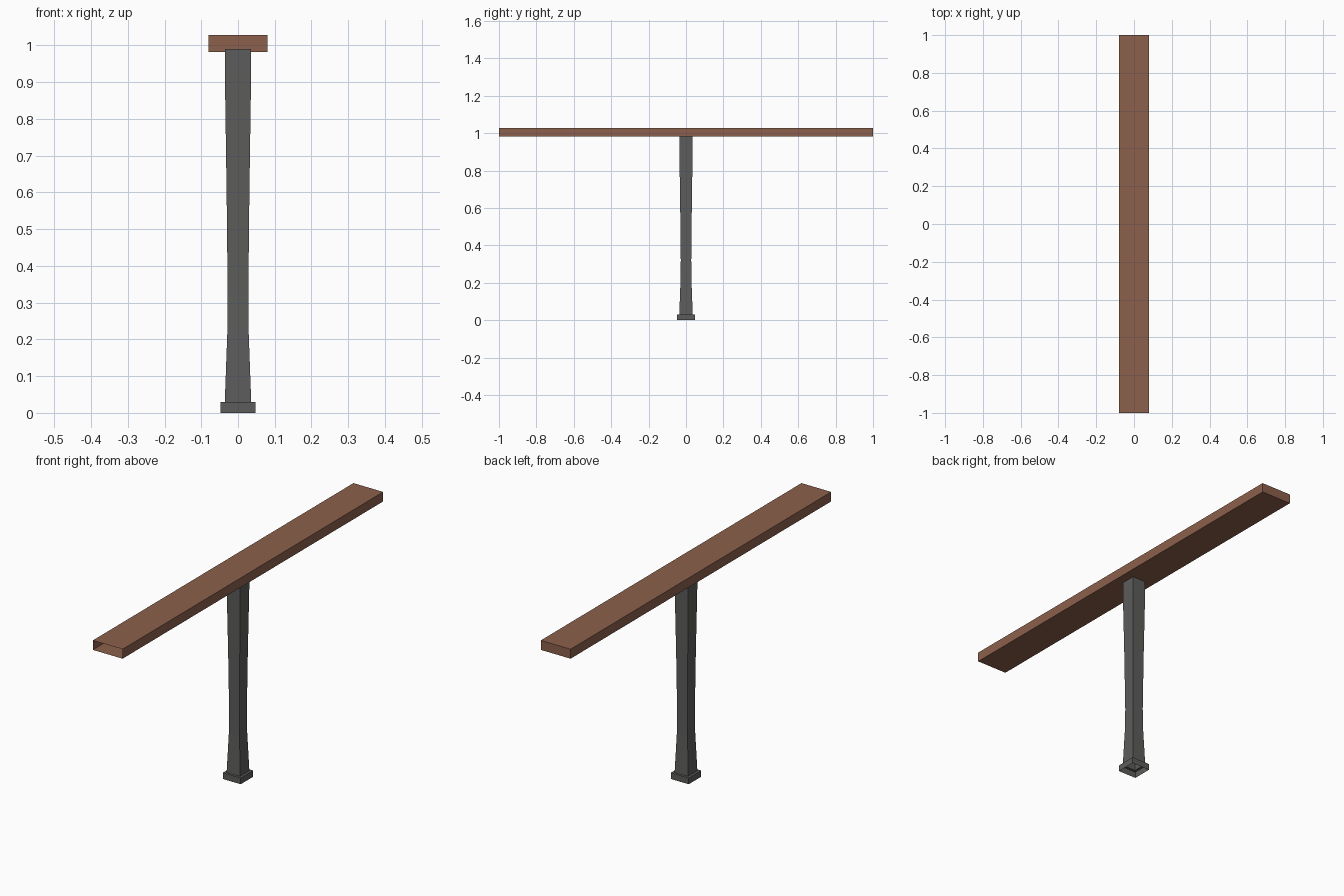
import bpy, bmesh

if "Cube" in bpy.data.objects:
    bpy.data.objects.remove(bpy.data.objects["Cube"])


def material(name, rgb):
    m = bpy.data.materials.new(name)
    m.diffuse_color = (*rgb, 1.0)
    m.use_nodes = True
    m.node_tree.nodes["Principled BSDF"].inputs["Base Color"].default_value = m.diffuse_color
    return m


def make_object(name, bm, mat):
    me = bpy.data.meshes.new(name)
    bm.to_mesh(me)
    bm.free()
    me.materials.append(mat)
    ob = bpy.data.objects.new(name, me)
    bpy.context.collection.objects.link(ob)
    return ob


def square_loft(name, profile, mat):
    """Stack square rings (half width, height); open below, capped on top."""
    bm = bmesh.new()
    rings = [[bm.verts.new((sx * h, sy * h, z))
              for sx, sy in ((-1, -1), (1, -1), (1, 1), (-1, 1))]
             for h, z in profile]
    for a, b in zip(rings, rings[1:]):
        for i in range(4):
            j = (i + 1) % 4
            bm.faces.new((a[i], a[j], b[j], b[i]))
    bm.faces.new(rings[-1])
    return make_object(name, bm, mat)


wood = material("brown wood", (0.258, 0.117, 0.072))
metal = material("dark grey metal", (0.108, 0.108, 0.106))

# Post with a stepped foot and a slightly waisted shaft
square_loft("post", [(0.048, 0.0), (0.048, 0.03), (0.036, 0.03),
                     (0.029, 0.22), (0.028, 0.32), (0.031, 0.60),
                     (0.036, 0.94), (0.036, 0.99)], metal)

# Handrail: hollow box, open at its front end
bm = bmesh.new()
bmesh.ops.create_cube(bm, size=1.0)
for v in bm.verts:
    v.co.x *= 0.16
    v.co.y *= 2.0
    v.co.z = 1.005 + v.co.z * 0.046
bm.normal_update()
bmesh.ops.delete(bm, geom=[f for f in bm.faces if f.normal.y < -0.9],
                 context='FACES')
make_object("handrail", bm, wood)
